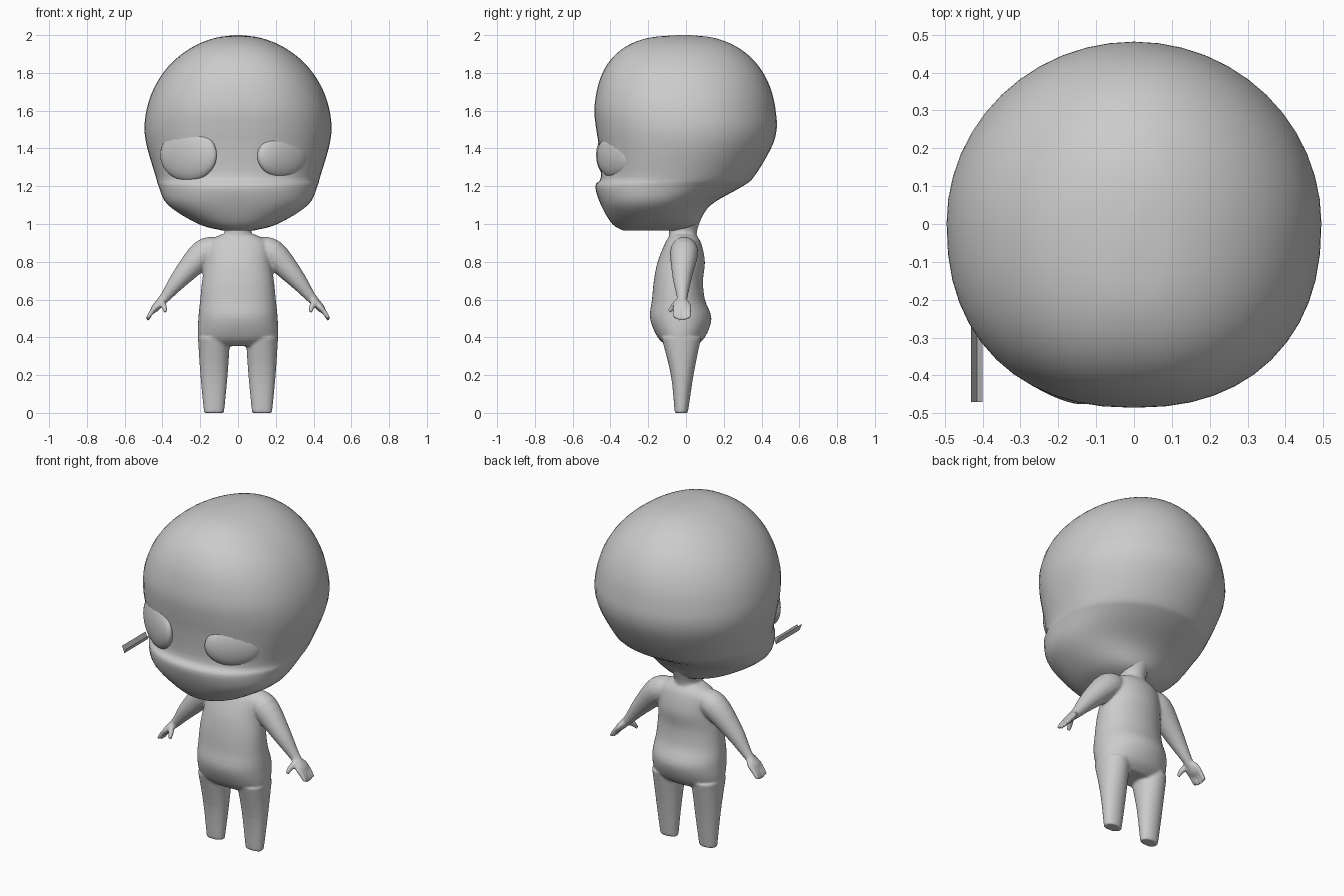
import bpy, bmesh, math
from mathutils import Vector, Matrix

default_cube = bpy.data.objects.get("Cube")
if default_cube:
    bpy.data.objects.remove(default_cube, do_unlink=True)

grey = bpy.data.materials.new("plain grey")
grey.use_nodes = True
grey.diffuse_color = (0.6, 0.6, 0.6, 1)
grey.node_tree.nodes["Principled BSDF"].inputs["Base Color"].default_value = grey.diffuse_color


def smooth_rows(rows, steps=4):
    """Pass a Catmull-Rom curve through rows of numbers."""
    rows = [Vector(row) for row in rows]
    result = []
    for k in range(len(rows) - 1):
        before, start = rows[max(k - 1, 0)], rows[k]
        end, after = rows[k + 1], rows[min(k + 2, len(rows) - 1)]
        leave, arrive = (end - before) / 2, (after - start) / 2
        for step in range(steps):
            t = step / steps
            blend = t * t * (3 - 2 * t)
            result.append(start.lerp(end, blend) + leave * t * (1 - t) ** 2 - arrive * t * t * (1 - t))
    return result + [rows[-1]]


def bridge(bm, rings):
    """Skin neighbouring vertex rings and cap both ends."""
    count = len(rings[0])
    for lower, upper in zip(rings, rings[1:]):
        for i in range(count):
            j = (i + 1) % count
            bm.faces.new((lower[i], lower[j], upper[j], upper[i]))
    bm.faces.new(rings[0][::-1])
    bm.faces.new(rings[-1])


def angles(count):
    return [math.tau * i / count for i in range(count)]


def loft(bm, sections, centre_x=0, count=48):
    """Stack oval sections (z, half width, front y, back y), squarer in front."""
    rings = []
    for z, width, front, back in smooth_rows(sections):
        middle, depth = (front + back) / 2, (back - front) / 2
        ring = []
        for angle in angles(count):
            c, s = math.cos(angle), math.sin(angle)
            power = 2 / 2.3 if s < 0 else 1
            x = math.copysign(abs(c) ** power, c) * width
            y = math.copysign(abs(s) ** power, s) * depth
            ring.append(bm.verts.new((centre_x + x, middle + y, z)))
        rings.append(ring)
    bridge(bm, rings)


def tube(bm, path, side):
    """Round limb along points (x, y, z, radius), mirrored by side."""
    rows = smooth_rows(path)
    points = [Vector((side * row[0], row[1], row[2])) for row in rows]
    rings = []
    for k, point in enumerate(points):
        along = points[min(k + 1, len(points) - 1)] - points[max(k - 1, 0)]
        across = along.cross(Vector((0, 1, 0))).normalized()
        depth = across.cross(along).normalized()
        rings.append([bm.verts.new(point + rows[k][3] * (across * math.cos(a) + depth * math.sin(a)))
                      for a in angles(16)])
    bridge(bm, rings)


def ellipsoid(bm, place, size, axis, degrees):
    turn = Matrix.Rotation(math.radians(degrees), 4, axis)
    bmesh.ops.create_uvsphere(bm, u_segments=40, v_segments=20, radius=1,
                              matrix=Matrix.Translation(place) @ turn @ Matrix.Diagonal((*size, 1)))


def finish(bm, name):
    bmesh.ops.recalc_face_normals(bm, faces=bm.faces)
    mesh = bpy.data.meshes.new(name)
    bm.to_mesh(mesh)
    bm.free()
    mesh.materials.append(grey)
    mesh.shade_smooth()
    part = bpy.data.objects.new(name, mesh)
    bpy.context.collection.objects.link(part)
    return part


# Head: chin, muzzle ridge and cheeks, then a dome fuller in front than behind
head_sections = [(0.965, 0.08, -0.33, -0.02), (1, 0.21, -0.39, 0.06), (1.1, 0.37, -0.45, 0.13),
                 (1.2, 0.42, -0.48, 0.3), (1.25, 0.435, -0.45, 0.36), (1.4, 0.48, -0.46, 0.45),
                 (1.5, 0.495, -0.475, 0.48)]


def dome(rise, fullness):
    return (1 - rise ** fullness) ** (1 / fullness)


for k in range(1, 9):
    rise = math.sin(k / 8 * math.radians(88))
    head_sections.append((1.5 + rise / 2, 0.495 * dome(rise, 2),
                          -0.487 * dome(rise, 2.8), 0.48 * dome(rise, 2.3)))
bm = bmesh.new()
loft(bm, head_sections)
finish(bm, "head")

# Body: torso and neck
bm = bmesh.new()
loft(bm, [(0.355, 0.17, -0.1, 0.05), (0.4, 0.21, -0.15, 0.1), (0.5, 0.21, -0.19, 0.135),
          (0.6, 0.2, -0.18, 0.1), (0.7, 0.19, -0.17, 0.09), (0.8, 0.175, -0.15, 0.1),
          (0.9, 0.16, -0.11, 0.08), (0.945, 0.09, -0.08, 0.05)])
loft(bm, [(0.9, 0.1, -0.09, 0.06), (0.97, 0.07, -0.09, 0.06), (1.1, 0.13, -0.1, 0.11)])

for side in (1, -1):
    # Legs with flat soles
    loft(bm, [(0, 0.053, -0.06, 0.01), (0.2, 0.072, -0.08, 0.04), (0.4, 0.085, -0.13, 0.08)],
         centre_x=side * 0.127)
    # Arms, palms, fingers and thumbs
    tube(bm, [(0.1, -0.01, 0.87, 0.06), (0.18, -0.01, 0.845, 0.075), (0.3, -0.02, 0.72, 0.052),
              (0.38, -0.02, 0.62, 0.03), (0.43, -0.02, 0.565, 0.022)], side)
    ellipsoid(bm, (side * 0.43, -0.02, 0.565), (0.022, 0.048, 0.045), "Y", side * -40)
    for finger in range(4):
        y = 0.024 * finger - 0.057
        tip = 0.5 - 0.01 * (finger in (1, 2))
        tube(bm, [(0.43, y, 0.565, 0.014), (0.46, y, 0.53, 0.013), (0.48, y, tip, 0.01)], side)
    tube(bm, [(0.41, -0.04, 0.59, 0.02), (0.39, -0.07, 0.56, 0.015), (0.385, -0.09, 0.535, 0.01)], side)

# Fuse the limbs into one soft skin
body = finish(bm, "body")
fuse = body.modifiers.new("fuse", "REMESH")
fuse.mode = "VOXEL"
fuse.voxel_size = 0.007
fuse.use_smooth_shade = True
soften = body.modifiers.new("soften", "SMOOTH")
soften.iterations = 7

# Eyes: shallow lenses on the face, the left one sunk deeper and smaller
bm = bmesh.new()
ellipsoid(bm, (-0.262, -0.372, 1.365), (0.175, 0.05, 0.138), "Z", -33)
finish(bm, "right_eye")
bm = bmesh.new()
ellipsoid(bm, (0.235, -0.378, 1.36), (0.155, 0.05, 0.115), "Z", 33)
finish(bm, "left_eye")

# Loose flap: a thin folded strip jutting forward beside the right cheek
bm = bmesh.new()
fold = [bm.verts.new((x, -0.25, z)) for x, z in ((-0.43, 1.22), (-0.415, 1.18), (-0.4, 1.21))]
edges = [bm.edges.new(pair) for pair in zip(fold, fold[1:])]
strip = bmesh.ops.extrude_edge_only(bm, edges=edges)["geom"]
bmesh.ops.translate(bm, vec=(0, -0.22, 0), verts=[v for v in strip if isinstance(v, bmesh.types.BMVert)])
flap = finish(bm, "cheek_flap")
flap.data.shade_flat()
